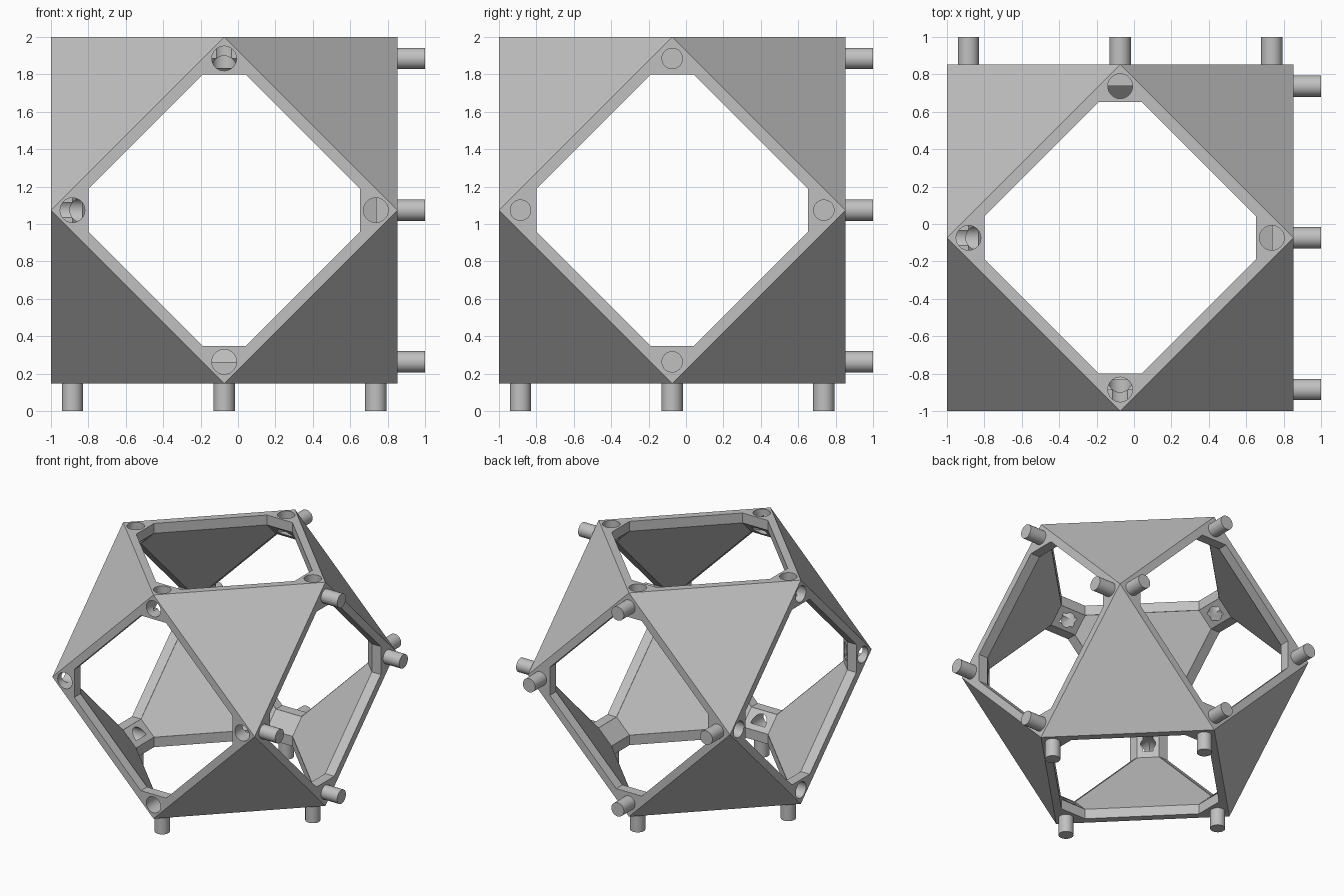
import bpy, bmesh, math
from itertools import permutations, product
from mathutils import Vector

if "Cube" in bpy.data.objects:
    bpy.data.objects.remove(bpy.data.objects["Cube"])

CENTRE = Vector((-0.074, -0.074, 1.074))
H = 0.926            # half width of the solid
INNER = 0.844        # half width of the cavity
TIP = 0.726          # where corner gussets begin
SPOT = 0.811         # peg and socket distance from face centre

grey = bpy.data.materials.new("plain_grey")
grey.use_nodes = True
colour = (0.53, 0.53, 0.53, 1)
grey.diffuse_color = colour
grey.node_tree.nodes["Principled BSDF"].inputs["Base Color"].default_value = colour


def finish(bm, name):
    bmesh.ops.recalc_face_normals(bm, faces=bm.faces)
    mesh = bpy.data.meshes.new(name)
    bm.to_mesh(mesh)
    bm.free()
    mesh.materials.append(grey)
    obj = bpy.data.objects.new(name, mesh)
    obj.location = CENTRE
    bpy.context.collection.objects.link(obj)
    return obj


def hull(points, name):
    bm = bmesh.new()
    for p in set(points):
        bm.verts.new(p)
    bmesh.ops.convex_hull(bm, input=bm.verts)
    bmesh.ops.dissolve_limit(bm, angle_limit=0.01, verts=bm.verts, edges=bm.edges)
    return finish(bm, name)


def signed(a, b, c):
    """All orderings and signs of three distances."""
    return [tuple(s * v for s, v in zip(signs, p))
            for p in permutations((a, b, c)) for signs in product((1, -1), repeat=3)]


def along(axis, w, u, v):
    p = [0, 0, 0]
    p[axis], p[(axis + 1) % 3], p[(axis + 2) % 3] = w, u, v
    return tuple(p)


def rods(axis, sign, near, far, radius, name):
    """Four round rods at the corners of one square face."""
    made = []
    turn = Vector((0, 0, 1)).rotation_difference(Vector(along(axis, sign, 0, 0)))
    for i, (u, v) in enumerate(((1, 0), (-1, 0), (0, 1), (0, -1))):
        bm = bmesh.new()
        bmesh.ops.create_cone(bm, cap_ends=True, segments=32, radius1=radius,
                              radius2=radius, depth=far - near)
        bmesh.ops.rotate(bm, verts=bm.verts, matrix=turn.to_matrix())
        middle = along(axis, sign * (near + far) / 2, u * SPOT, v * SPOT)
        bmesh.ops.translate(bm, verts=bm.verts, vec=middle)
        made.append(finish(bm, f"{name}_{i + 1}"))
    return made


def smooth(obj):
    bpy.ops.object.select_all(action='DESELECT')
    obj.select_set(True)
    bpy.context.view_layer.objects.active = obj
    bpy.ops.object.shade_smooth_by_angle(angle=math.radians(30))


# Frame: triangular panels around open square faces
frame = hull(signed(H, H, 0), "panel_frame")

# Cavity with chamfered corners, and the square openings
cutters = [hull(signed(INNER - TIP, TIP, INNER), "cavity_cutter")]
for axis in range(3):
    tip, side = TIP - 0.001, 0.116
    outline = [(s * a, t * b) for a, b in ((tip, side), (side, tip))
               for s, t in product((1, -1), repeat=2)]
    cutters.append(hull([along(axis, w, u, v) for w in (-1.2, 1.2) for u, v in outline],
                        "opening_cutter"))

# Sockets in the right, front and top faces
for axis, sign in ((0, -1), (1, -1), (2, 1)):
    cutters += rods(axis, sign, 0.759, 1.0, 0.066, "socket_cutter")

for cutter in cutters:
    cutter.hide_render = True
    mod = frame.modifiers.new("cut", 'BOOLEAN')
    mod.operation, mod.solver, mod.object = 'DIFFERENCE', 'EXACT', cutter
bpy.context.view_layer.objects.active = frame
for mod in list(frame.modifiers):
    bpy.ops.object.modifier_apply(modifier=mod.name)
for cutter in cutters:
    bpy.data.objects.remove(cutter)
smooth(frame)

# Pegs on the left, back and bottom faces
for axis, sign, name in ((0, 1, "left_peg"), (1, 1, "back_peg"), (2, -1, "bottom_peg")):
    for peg in rods(axis, sign, 0.88, 1.074, 0.057, name):
        smooth(peg)
